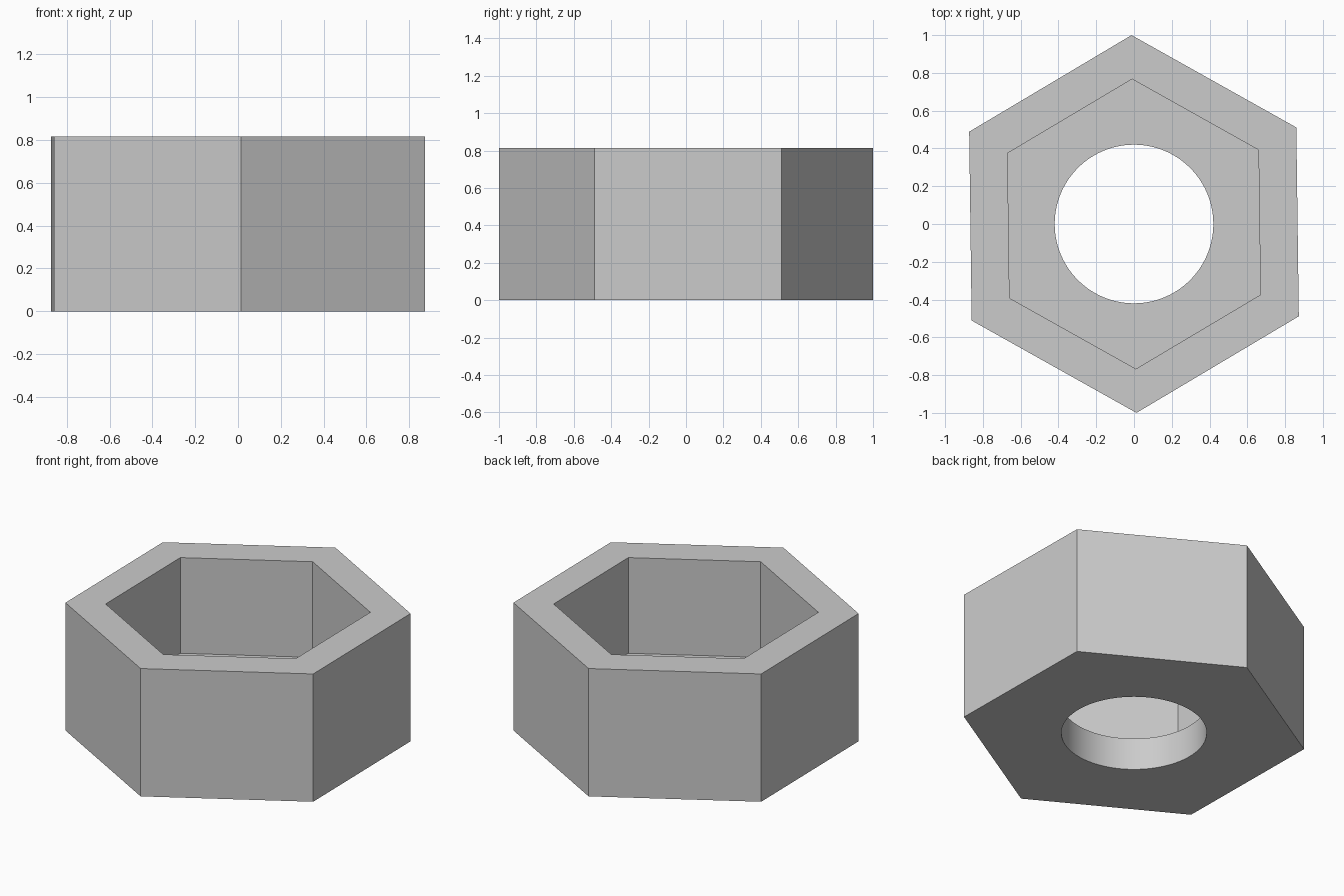
import bpy
import bmesh
import math

if "Cube" in bpy.data.objects:
    bpy.data.objects.remove(bpy.data.objects["Cube"], do_unlink=True)

HEIGHT, FLOOR = 0.815, 0.205
OUTER, SOCKET, HOLE = 1.0, 0.767, 0.42
PER_SIDE = 16                      # hole segments per hexagon side
TURN = math.radians(30.75)

steel = bpy.data.materials.new("grey steel")
steel.use_nodes = True
grey = (0.6, 0.6, 0.6, 1.0)
steel.diffuse_color = grey
steel.node_tree.nodes["Principled BSDF"].inputs["Base Color"].default_value = grey

bm = bmesh.new()


def ring(radius, z, count):
    angles = [TURN + math.tau * i / count for i in range(count)]
    return [bm.verts.new((radius * math.cos(a), radius * math.sin(a), z)) for a in angles]


def walls(low, high, smooth=False):
    n = len(low)
    for i in range(n):
        j = (i + 1) % n
        bm.faces.new((low[i], low[j], high[j], high[i])).smooth = smooth


def plate(hexagon, circle):
    # Flat hexagon with a round hole, split into one face per side
    n = len(circle)
    for i in range(6):
        arc = [circle[(i * PER_SIDE + k) % n] for k in range(PER_SIDE + 1)]
        bm.faces.new([hexagon[(i + 1) % 6], hexagon[i]] + arc)


# Rings running from the underside, over the rim and down to the socket floor
outer_low = ring(OUTER, 0, 6)
outer_high = ring(OUTER, HEIGHT, 6)
socket_high = ring(SOCKET, HEIGHT, 6)
socket_low = ring(SOCKET, FLOOR, 6)
hole_high = ring(HOLE, FLOOR, 6 * PER_SIDE)
hole_low = ring(HOLE, 0, 6 * PER_SIDE)

# Outside, rim and socket sides
walls(outer_low, outer_high)
walls(outer_high, socket_high)
walls(socket_high, socket_low)

# Socket floor, round bore and underside
plate(socket_low, hole_high)
walls(hole_high, hole_low, smooth=True)
plate(outer_low, hole_low)

bmesh.ops.recalc_face_normals(bm, faces=bm.faces)
mesh = bpy.data.meshes.new("hex_socket")
bm.to_mesh(mesh)
bm.free()
mesh.materials.append(steel)
bpy.context.collection.objects.link(bpy.data.objects.new("hex_socket", mesh))
